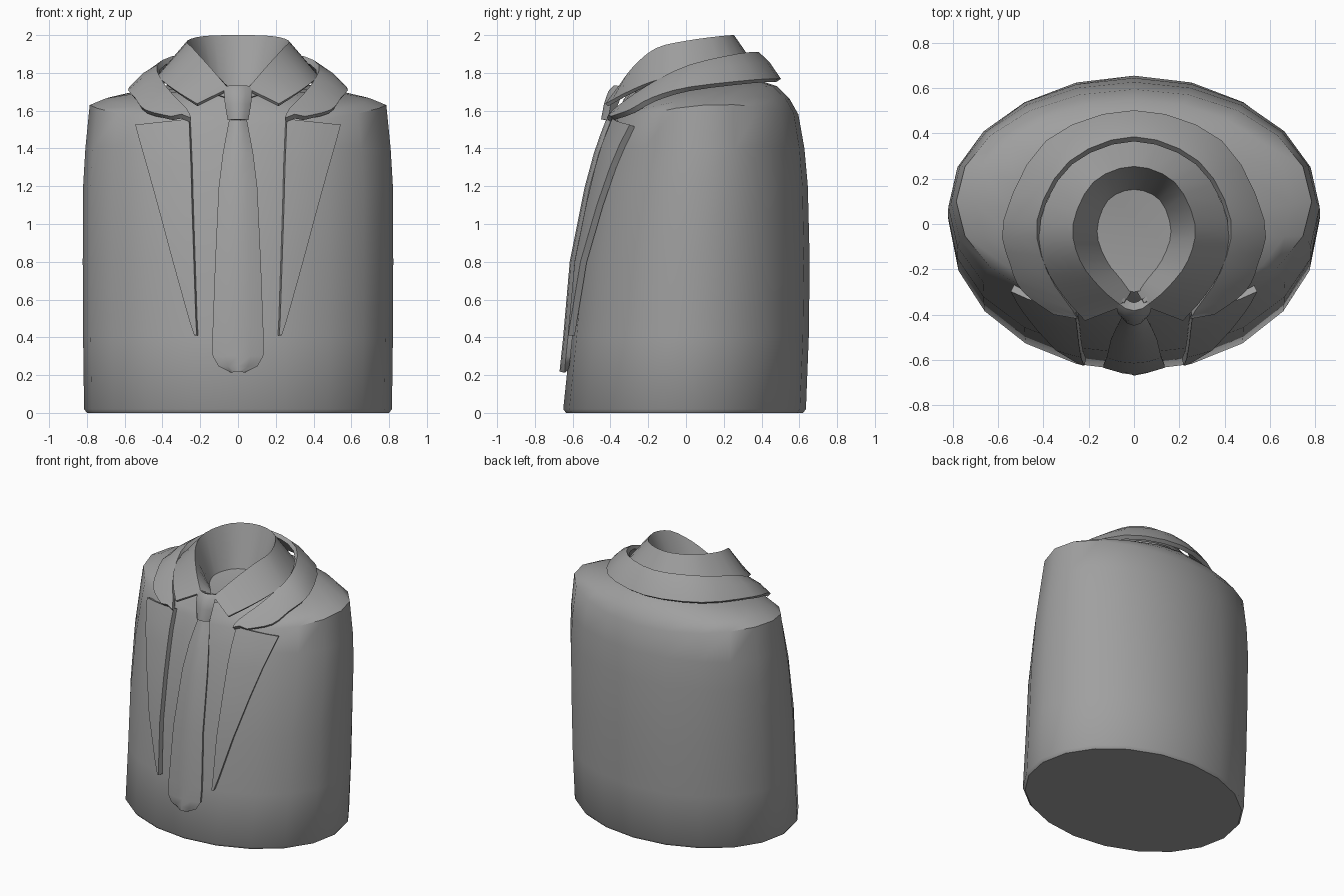
import bpy
from math import sin, cos, pi, sqrt, radians
from mathutils import Vector

cube = bpy.data.objects.get("Cube")
if cube:
    bpy.data.objects.remove(cube)

grey = bpy.data.materials.new("cloth grey")
grey.use_nodes = True
grey.diffuse_color = (0.35, 0.35, 0.35, 1)
grey.node_tree.nodes["Principled BSDF"].inputs["Base Color"].default_value = (0.35, 0.35, 0.35, 1)


def finish(name, verts, faces, thickness=0, offset=0, angle=40):
    """Make an object, thicken it and smooth it with sharp edges kept."""
    mesh = bpy.data.meshes.new(name)
    mesh.from_pydata([tuple(v) for v in verts], [], faces)
    mesh.materials.append(grey)
    ob = bpy.data.objects.new(name, mesh)
    bpy.context.collection.objects.link(ob)
    bpy.ops.object.select_all(action='DESELECT')
    ob.select_set(True)
    bpy.context.view_layer.objects.active = ob
    if thickness:
        mod = ob.modifiers.new("thickness", 'SOLIDIFY')
        mod.thickness = thickness
        mod.offset = offset
        bpy.ops.object.modifier_apply(modifier=mod.name)
    bpy.ops.object.shade_smooth_by_angle(angle=radians(angle))
    return ob


def grid(name, rows, **kw):
    """Sheet through equal rows of points."""
    n = len(rows[0])
    faces = [(r * n + c, r * n + c + 1, (r + 1) * n + c + 1, (r + 1) * n + c)
             for r in range(len(rows) - 1) for c in range(n - 1)]
    return finish(name, [p for row in rows for p in row], faces, **kw)


def spline(pts, steps=3):
    """Catmull-Rom samples through the points."""
    p = [Vector(q) for q in pts]
    p = [2 * p[0] - p[1]] + p + [2 * p[-1] - p[-2]]
    out = []
    for i in range(1, len(p) - 2):
        a, b, c, d = p[i - 1:i + 3]
        for s in range(steps):
            t = s / steps
            out.append(0.5 * (2 * b + (c - a) * t + (2 * a - 5 * b + 4 * c - d) * t * t
                              + (3 * b - a - 3 * c + d) * t ** 3))
    return out + [p[-2]]


def wrap(pts):
    """Mirror a back-to-front half path into a full path, then smooth it."""
    return spline([(-x, y, z) for x, y, z in pts[:0:-1]] + pts)


# Torso rings: half width, front y, back y, front z, back z, side rise
RINGS = [(0.80, -0.635, 0.62, 0, 0, 0),
         (0.815, -0.65, 0.635, 0.02, 0.02, 0),
         (0.82, -0.61, 0.65, 0.4, 0.4, 0),
         (0.822, -0.575, 0.655, 0.8, 0.8, 0),
         (0.82, -0.495, 0.645, 1.2, 1.2, 0),
         (0.808, -0.44, 0.627, 1.4, 1.4, 0),
         (0.785, -0.395, 0.595, 1.52, 1.58, 0.08),
         (0.70, -0.375, 0.55, 1.57, 1.66, 0.05),
         (0.55, -0.35, 0.48, 1.61, 1.73, 0.02),
         (0.40, -0.33, 0.36, 1.66, 1.77, 0),
         (0.19, -0.30, 0.18, 1.70, 1.70, 0)]
SIDES = 20


def front(x, z):
    """Front y of the torso at a given x and height."""
    for a, b in zip(RINGS[1:], RINGS[2:8]):
        if z <= b[3]:
            break
    t = min(1, max(0, (z - a[3]) / (b[3] - a[3])))
    w, f, k = (a[i] + (b[i] - a[i]) * t for i in range(3))
    return (f + k) / 2 - (k - f) / 2 * sqrt(1 - (x / w) ** 2)


verts, faces = [], []
for w, yf, yb, zf, zb, rise in RINGS:
    for i in range(SIDES):
        a = 2 * pi * i / SIDES
        t = (sin(a) + 1) / 2
        verts.append((w * cos(a), yf + (yb - yf) * t, zf + (zb - zf) * t + rise * cos(a) ** 2))
for r in range(len(RINGS) - 1):
    for i in range(SIDES):
        j = (i + 1) % SIDES
        faces.append((r * SIDES + i, r * SIDES + j, (r + 1) * SIDES + j, (r + 1) * SIDES + i))
faces.append(tuple(range(SIDES))[::-1])
faces.append(tuple((len(RINGS) - 1) * SIDES + i for i in range(SIDES)))
finish("jacket_torso", verts, faces, angle=45)

# Shirt collar: neck edge, folded top edge, outer edge
neck = wrap([(0, 0.16, 1.69), (0.12, 0.11, 1.69), (0.17, -0.03, 1.69),
             (0.13, -0.16, 1.69), (0.06, -0.25, 1.69), (0.02, -0.30, 1.69)])
fold = wrap([(0, 0.255, 1.99), (0.18, 0.185, 1.985), (0.27, 0, 1.96),
             (0.24, -0.16, 1.92), (0.15, -0.28, 1.82), (0.055, -0.36, 1.71)])
edge = wrap([(0, 0.36, 1.83), (0.28, 0.25, 1.82), (0.41, 0, 1.79),
             (0.39, -0.17, 1.75), (0.31, -0.31, 1.69), (0.215, -0.42, 1.63)])
grid("shirt_collar", list(zip(neck, fold, edge)), thickness=0.02)

# Jacket collar
inner = wrap([(0, 0.375, 1.90), (0.28, 0.27, 1.89), (0.42, 0.02, 1.83),
              (0.38, -0.2, 1.72), (0.27, -0.37, 1.60), (0.25, -0.41, 1.55)])
outer = wrap([(0, 0.49, 1.76), (0.38, 0.36, 1.755), (0.565, 0.02, 1.715),
              (0.54, -0.17, 1.66), (0.485, -0.29, 1.595), (0.35, -0.39, 1.56)])
grid("jacket_collar", [(a, (a + b) / 2 + Vector((0, 0, 0.015)), b)
                       for a, b in zip(inner, outer)], thickness=0.03)

# Lapels lie on the torso; rows are height, inner x, outer x
LAPEL = [(0.41, 0.215, 0.228), (0.5, 0.22, 0.257), (0.8, 0.23, 0.34), (1.1, 0.24, 0.42),
         (1.3, 0.245, 0.475), (1.42, 0.25, 0.51), (1.52, 0.255, 0.537)]
for side, name in ((1, "left_lapel"), (-1, "right_lapel")):
    rows = []
    for z, a, b in LAPEL:
        row = []
        for c in range(5):
            x = a + (b - a) * c / 4
            zz = z + (0.03 * (1 - c / 4) if z > 1.5 else 0)
            row.append((side * x, front(x, zz) - 0.022, zz))
        rows.append(row)
    grid(name, rows, thickness=0.035)


def bulged(rows, lift, bulge):
    """Rows of height, half width, y turned into a domed strip."""
    return [[(u * w / 2, y - lift - bulge * (1 - u * u / 4), z) for u in range(-2, 3)]
            for z, w, y in rows]


# Tie blade and knot
BLADE = [(0.22, 0.03), (0.25, 0.1), (0.3, 0.13), (0.4, 0.132), (0.8, 0.117), (1.19, 0.098),
         (1.37, 0.075), (1.47, 0.055), (1.56, 0.037)]
grid("tie_blade", bulged([(z, w, front(0, z)) for z, w in BLADE], 0.003, 0.025), thickness=0.025)
grid("tie_knot", bulged([(1.55, 0.037, -0.38), (1.63, 0.053, -0.365), (1.69, 0.062, -0.345),
                         (1.715, 0.057, -0.32)], 0.015, 0.03), thickness=0.05)

# Tie band running under the collar
for s, name in ((1, "left_tie_band"), (-1, "right_tie_band")):
    grid(name, [[(s * 0.04, -0.36, 1.66), (s * 0.04, -0.34, 1.72)],
                [(s * 0.13, -0.31, 1.69), (s * 0.12, -0.29, 1.76)]], thickness=0.02)
